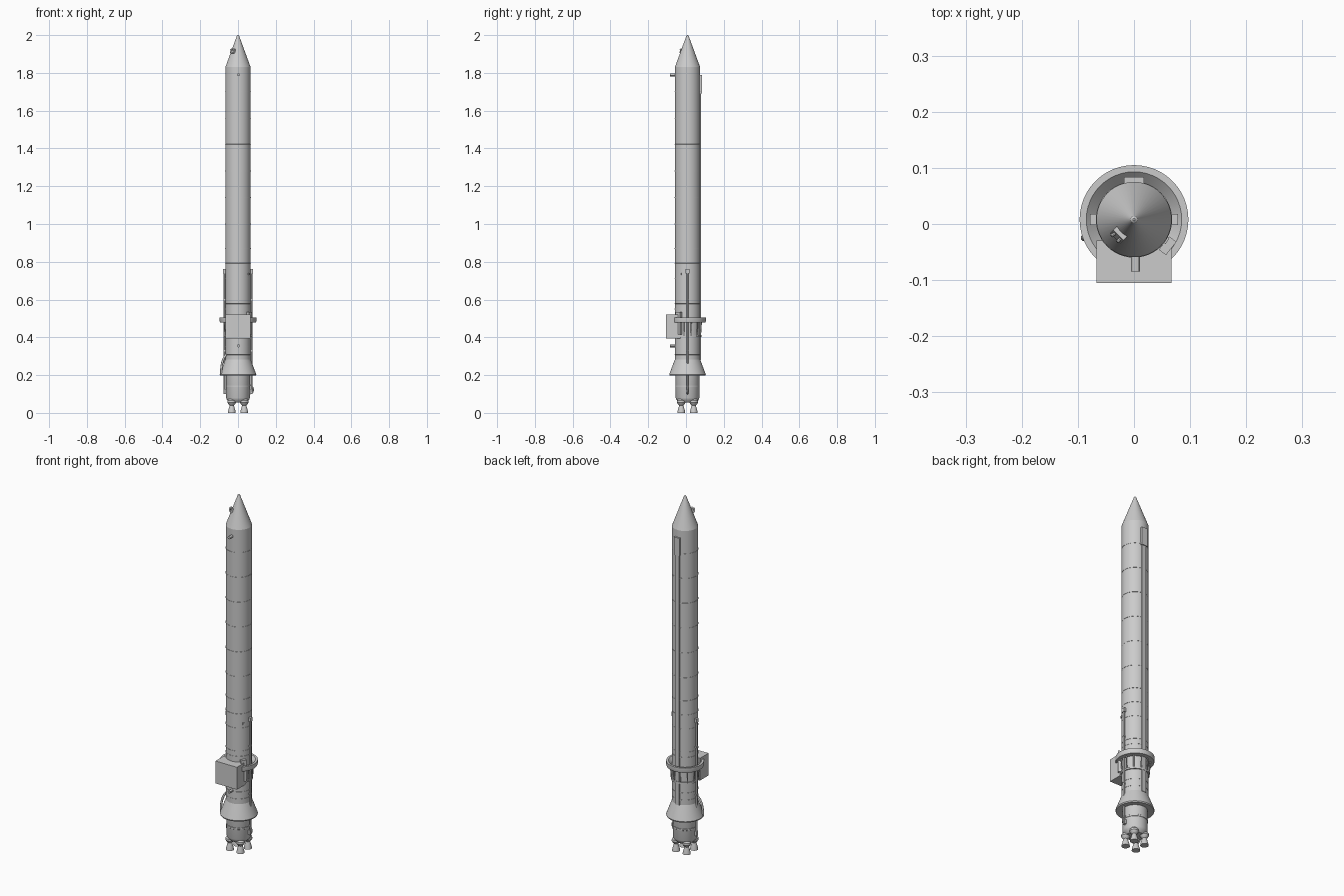
import bpy, bmesh
from math import sin, cos, pi, radians
from mathutils import Vector, Matrix

if "Cube" in bpy.data.objects:
    bpy.data.objects.remove(bpy.data.objects["Cube"])

AXIS_Y = 0.008   # rocket axis, offset because the front box sticks out
R = 0.067        # body radius

grey = bpy.data.materials.new("light_grey")
grey.use_nodes = True
grey.diffuse_color = (0.6, 0.6, 0.6, 1)
grey.node_tree.nodes["Principled BSDF"].inputs["Base Color"].default_value = (0.6, 0.6, 0.6, 1)


def finish(name, bm, smooth=True):
    bmesh.ops.recalc_face_normals(bm, faces=bm.faces)
    me = bpy.data.meshes.new(name)
    bm.to_mesh(me)
    bm.free()
    me.materials.append(grey)
    ob = bpy.data.objects.new(name, me)
    bpy.context.collection.objects.link(ob)
    if smooth:
        bpy.ops.object.select_all(action='DESELECT')
        bpy.context.view_layer.objects.active = ob
        ob.select_set(True)
        bpy.ops.object.shade_smooth_by_angle(angle=radians(30))
    return ob


def lathe(name, profile, x=0, y=0, sides=48, closed=False):
    """Revolve (radius, z) points; open profiles get end caps."""
    bm = bmesh.new()
    loops = [[bm.verts.new((x + r * cos(2 * pi * i / sides),
                            AXIS_Y + y + r * sin(2 * pi * i / sides), z))
              for i in range(sides)] for r, z in profile]
    pairs = list(zip(loops, loops[1:]))
    if closed:
        pairs.append((loops[-1], loops[0]))
    else:
        bm.faces.new(loops[0])
        bm.faces.new(loops[-1])
    for a, b in pairs:
        for i in range(sides):
            j = (i + 1) % sides
            bm.faces.new((a[i], a[j], b[j], b[i]))
    return finish(name, bm)


def polar(angle, r, z):
    a = radians(angle)
    return Vector((r * cos(a), AXIS_Y + r * sin(a), z))


def box(name, angle, r, z, depth, width, height, tilt=0):
    """Box on the body side: depth is radial, width is tangential."""
    bm = bmesh.new()
    m = (Matrix.Translation(polar(angle, r, z)) @ Matrix.Rotation(radians(angle), 4, 'Z')
         @ Matrix.Rotation(radians(tilt), 4, 'Y') @ Matrix.Diagonal((depth, width, height, 1)))
    bmesh.ops.create_cube(bm, size=1, matrix=m)
    return finish(name, bm, False)


def rod(name, a, b, radius, sides=12):
    bm = bmesh.new()
    d = b - a
    m = Matrix.Translation((a + b) / 2) @ d.to_track_quat('Z', 'Y').to_matrix().to_4x4()
    bmesh.ops.create_cone(bm, cap_ends=True, segments=sides, radius1=radius,
                          radius2=radius, depth=d.length, matrix=m)
    return finish(name, bm)


def pipe(name, points, radius):
    cu = bpy.data.curves.new(name, 'CURVE')
    cu.dimensions = '3D'
    cu.bevel_depth = radius
    cu.bevel_resolution = 2
    cu.use_fill_caps = True
    sp = cu.splines.new('BEZIER')
    sp.bezier_points.add(len(points) - 1)
    for bp, p in zip(sp.bezier_points, points):
        bp.co = p
        bp.handle_left_type = bp.handle_right_type = 'AUTO'
    cu.materials.append(grey)
    ob = bpy.data.objects.new(name, cu)
    bpy.context.collection.objects.link(ob)


# Main body, nose and lower stage
lathe("main_body", [(R, 0.27), (R, 1.83)])
lathe("nose_cone", [(R, 1.83), (0.009, 1.988), (0.006, 1.997), (0.002, 2.0)])
lathe("lower_stage", [(0.045, 0.055), (0.058, 0.068), (0.063, 0.08), (0.063, 0.275)])
lathe("flared_skirt", [(0.062, 0.2), (0.095, 0.197), (0.097, 0.203),
                       (0.07, 0.275), (0.066, 0.285)], closed=True)

# Thin raised bands along the body
for i, z in enumerate([1.7, 1.56, 1.42, 1.28, 1.14, 1.0, 0.87, 0.79, 0.71, 0.58, 0.55, 0.35, 0.31]):
    lathe(f"body_band_{i + 1}", [(R - 0.002, z - 0.003), (R + 0.001, z - 0.002),
                                 (R + 0.001, z + 0.002), (R - 0.002, z + 0.003)], closed=True)
lathe("lower_stage_band", [(0.062, 0.135), (0.0645, 0.137), (0.0645, 0.145), (0.062, 0.147)],
      closed=True)

# Support collar with a funnel-shaped inside, and its struts
lathe("support_collar", [(0.066, 0.478), (0.095, 0.478), (0.097, 0.484), (0.097, 0.505),
                         (0.085, 0.505), (0.066, 0.486)], closed=True)
lathe("strut_ring", [(0.065, 0.403), (0.073, 0.403), (0.073, 0.413), (0.065, 0.413)], closed=True)
for i in range(12):
    a = i * 30 + 15
    rod(f"collar_strut_{i + 1}", polar(a, 0.071, 0.408), polar(a, 0.076, 0.48), 0.003, 8)

# Equipment boxes
bm = bmesh.new()
bmesh.ops.create_cube(bm, size=1, matrix=Matrix.Translation((0, -0.067, 0.457))
                      @ Matrix.Diagonal((0.134, 0.076, 0.126, 1)))
finish("front_box", bm, False)
box("side_box", -38, 0.076, 0.475, 0.016, 0.03, 0.12)

# Front connector stubs
for name, z in (("upper", 1.79), ("lower", 0.355)):
    rod(name + "_front_stub", Vector((0.003, -0.05, z)), Vector((0.003, -0.085, z)), 0.008)

# Long cable duct on the back
box("back_duct", 90, 0.067, 1.03, 0.008, 0.026, 1.5)
box("back_duct_head", 90, 0.07, 1.74, 0.011, 0.035, 0.1)

# Side fuel pipes with end fittings
for side, a in (("left", 0), ("right", 180)):
    rod(side + "_pipe", polar(a, 0.0715, 0.1), polar(a, 0.0715, 0.755), 0.005)
    box(side + "_pipe_top_cap", a, 0.0715, 0.75, 0.014, 0.019, 0.022)
    box(side + "_pipe_foot", a, 0.068, 0.112, 0.014, 0.014, 0.025)
    for z in (0.33, 0.6):
        box(f"{side}_pipe_clamp_{z}", a, 0.07, z, 0.012, 0.015, 0.008)
pipe("left_lower_loop", [polar(0, 0.06, 0.1), polar(0, 0.077, 0.11),
                         polar(0, 0.077, 0.135), polar(0, 0.06, 0.15)], 0.004)
pipe("skirt_pipe", [polar(200, 0.066, 0.31), polar(200, 0.08, 0.29),
                    polar(200, 0.094, 0.235), polar(200, 0.094, 0.2)], 0.006)
box("left_small_fitting", -33, 0.067, 0.735, 0.008, 0.012, 0.012)

# Small sensor on the nose
box("nose_sensor", 225, 0.038, 1.915, 0.012, 0.026, 0.024, -20)
for i, off in enumerate((-9, 9)):
    for j, z in enumerate((1.909, 1.92)):
        rod(f"sensor_pin_{i}_{j}", polar(225 + off, 0.04, z), polar(225 + off, 0.05, z + 0.003), 0.003, 8)

# Four engine bells
bell = [(0.021, 0.0), (0.019, 0.012), (0.014, 0.03), (0.011, 0.04), (0.018, 0.047),
        (0.023, 0.056), (0.022, 0.066), (0.014, 0.075)]
for i, (sx, sy) in enumerate(((1, 1), (-1, 1), (-1, -1), (1, -1))):
    lathe(f"engine_bell_{i + 1}", bell, sx * 0.033, sy * 0.033, 24)
